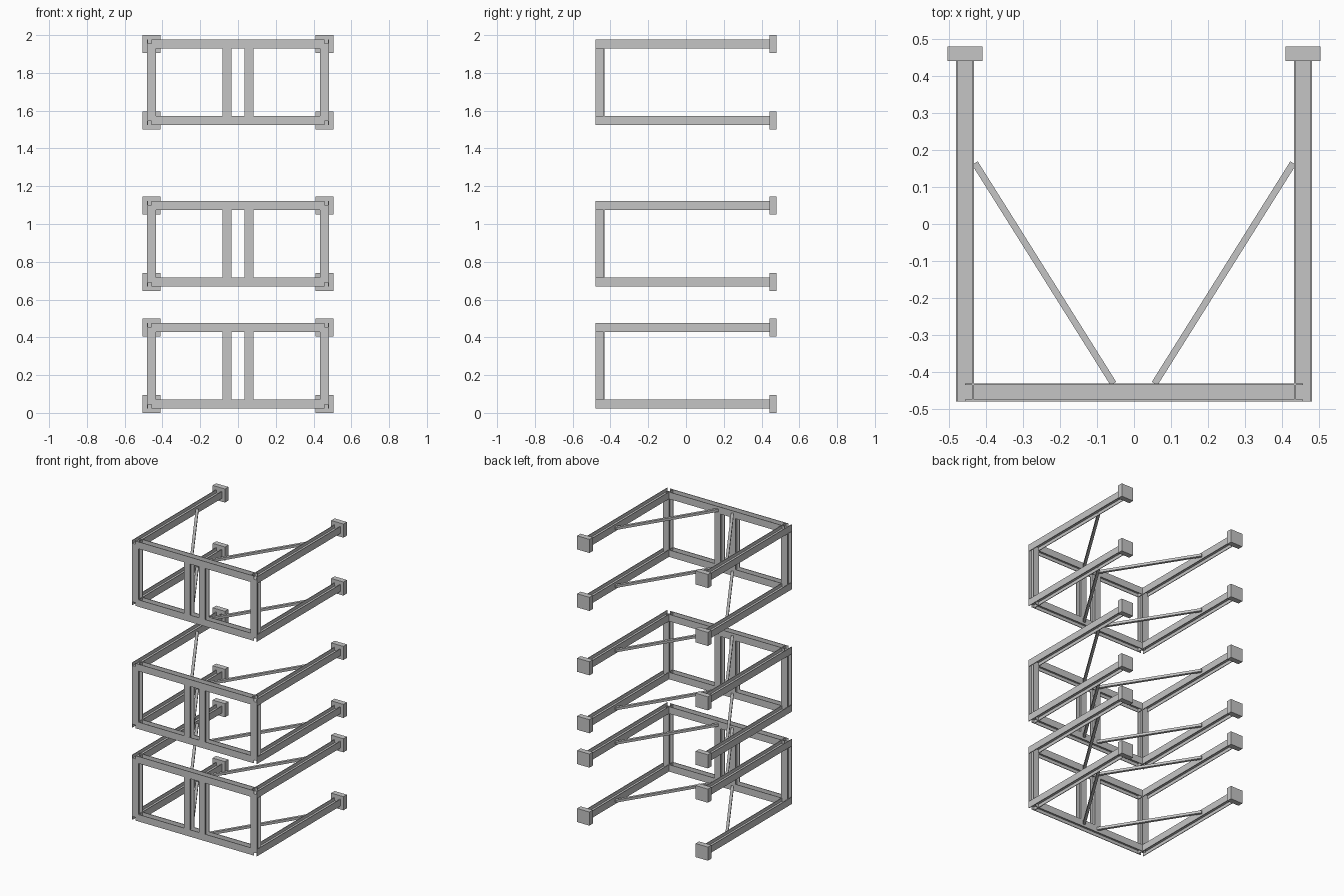
import bpy
import bmesh
from mathutils import Vector, Matrix

cube = bpy.data.objects.get("Cube")
if cube:
    bpy.data.objects.remove(cube, do_unlink=True)

steel = bpy.data.materials.new("light steel grey")
steel.use_nodes = True
GREY = (0.56, 0.56, 0.56, 1)
steel.diffuse_color = GREY
steel.node_tree.nodes["Principled BSDF"].inputs["Base Color"].default_value = GREY

H = 0.0241          # half size of the square I section
T = 0.0045          # flange thickness
W = 0.0018          # half web thickness
NX, NY = 0.458, 0.456   # frame node positions
BLOCK_Y = 0.461
DROP = 0.405        # distance between lower and upper beams

# Profiles: first coordinate runs along the flange normal
flange = [(H - T, -W), (H - T, -H), (H, -H), (H, H), (H - T, H), (H - T, W)]
i_section = flange + [(-u, -v) for u, v in flange]
R = 0.009
bar_section = [(-R, -R), (R, -R), (R, R), (-R, R)]


def extrude(name, profile, start, end, normal):
    """Sweep a profile in a straight line between two points."""
    start, end, n = Vector(start), Vector(end), Vector(normal).normalized()
    d = (end - start).normalized()
    frame = Matrix((n, d.cross(n), d)).transposed()
    bm = bmesh.new()
    face = bm.faces.new([bm.verts.new(start + frame @ Vector((u, v, 0))) for u, v in profile])
    grown = bmesh.ops.extrude_face_region(bm, geom=[face], use_keep_orig=True)
    tip = [g for g in grown["geom"] if isinstance(g, bmesh.types.BMVert)]
    bmesh.ops.translate(bm, verts=tip, vec=end - start)
    bmesh.ops.recalc_face_normals(bm, faces=bm.faces)
    mesh = bpy.data.meshes.new(name)
    bm.to_mesh(mesh)
    bm.free()
    mesh.materials.append(steel)
    obj = bpy.data.objects.new(name, mesh)
    bpy.context.collection.objects.link(obj)


def block(name, centre, size):
    c, s = Vector(centre), Vector(size) / 2
    rect = [(-s.x, -s.z), (s.x, -s.z), (s.x, s.z), (-s.x, s.z)]
    extrude(name, rect, c - Vector((0, s.y, 0)), c + Vector((0, s.y, 0)), (1, 0, 0))


for level, base in zip(("lower", "middle", "upper"), (0.0475, 0.6925, 1.5475)):
    top = base + DROP
    # Horizontal members of both rings
    for row, z in (("bottom", base), ("top", top)):
        tag = f"{level}_{row}"
        extrude(f"{tag}_front_beam", i_section, (-NX, -NY, z), (NX, -NY, z), (0, 1, 0))
        for side, s in (("left", 1), ("right", -1)):
            # Arm runs through to the front of the frame
            extrude(f"{tag}_{side}_arm", i_section,
                    (s * NX, -NY - H, z), (s * NX, BLOCK_Y - 0.019, z), (1, 0, 0))
            block(f"{tag}_{side}_end_block", (s * NX, BLOCK_Y, z), (0.095, 0.038, 0.095))
            # Diagonal brace in the plane of the ring
            extrude(f"{tag}_{side}_brace", bar_section,
                    (s * 0.056, -0.432, z), (s * 0.431, 0.165, z), (0, 0, 1))
    # Front posts
    for side, s in (("left", 1), ("right", -1)):
        for kind, x in (("corner", NX), ("centre", 0.058)):
            extrude(f"{level}_{side}_{kind}_post", i_section,
                    (s * x, -NY, base), (s * x, -NY, top), (0, 1, 0))
